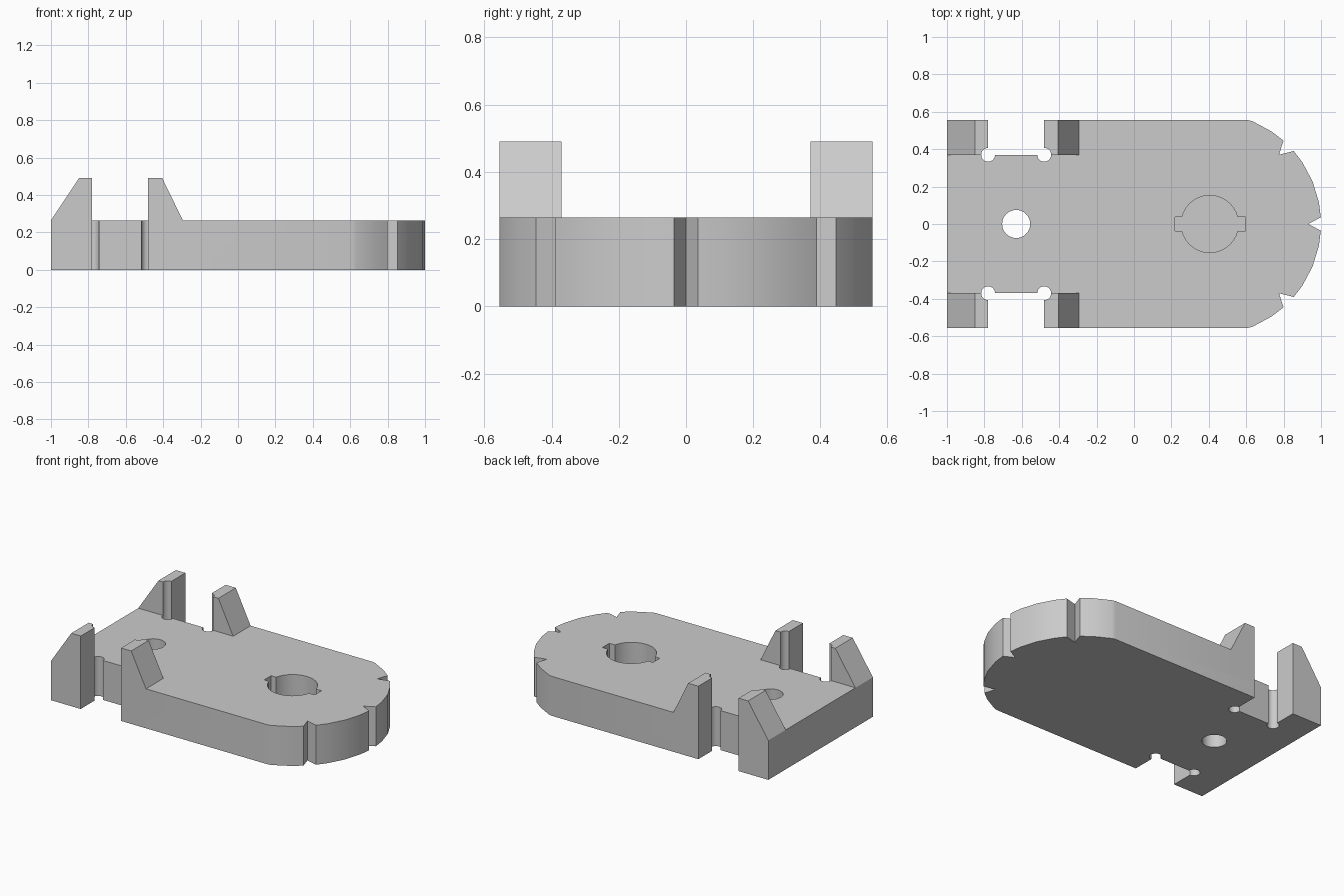
import bpy, bmesh
from math import sin, cos, pi, radians
from mathutils import Vector

cube = bpy.data.objects.get("Cube")
if cube:
    bpy.data.objects.remove(cube, do_unlink=True)

grey = bpy.data.materials.new("plain_grey")
grey.use_nodes = True
grey.diffuse_color = (0.6, 0.6, 0.6, 1)
grey.node_tree.nodes["Principled BSDF"].inputs["Base Color"].default_value = (0.6, 0.6, 0.6, 1)

TOP, SIDE, INNER = 0.265, 0.555, 0.37
ARC_X, ARC_R = 0.405, 0.595
SLOT = (-0.78, -0.48)


def extrude(name, points, offset):
    """Solid from a closed loop of 3D points pushed along offset."""
    bm = bmesh.new()
    face = bm.faces.new([bm.verts.new(p) for p in points])
    out = bmesh.ops.extrude_face_region(bm, geom=[face])
    moved = [v for v in out["geom"] if isinstance(v, bmesh.types.BMVert)]
    bmesh.ops.translate(bm, verts=moved, vec=Vector(offset))
    bmesh.ops.recalc_face_normals(bm, faces=bm.faces)
    mesh = bpy.data.meshes.new(name)
    bm.to_mesh(mesh)
    bm.free()
    mesh.materials.append(grey)
    obj = bpy.data.objects.new(name, mesh)
    bpy.context.collection.objects.link(obj)
    return obj


def prism(name, outline, z0, z1):
    return extrude(name, [(x, y, z0) for x, y in outline], (0, 0, z1 - z0))


def disc(x, y, r, n=32):
    return [(x + r * cos(2 * pi * i / n), y + r * sin(2 * pi * i / n)) for i in range(n)]


def box(x0, x1, y0, y1):
    return [(x0, y0), (x1, y0), (x1, y1), (x0, y1)]


def apply_boolean(target, other, operation):
    mod = target.modifiers.new(operation, "BOOLEAN")
    mod.operation, mod.solver, mod.object = operation, "EXACT", other
    bpy.context.view_layer.objects.active = target
    bpy.ops.object.modifier_apply(modifier=mod.name)
    bpy.data.objects.remove(other, do_unlink=True)


def arc_point(deg):
    return ARC_X + ARC_R * cos(radians(deg)), ARC_R * sin(radians(deg))


# Plate outline: straight sides, rounded end with three V notches
half = [arc_point(a) for a in (3.4, 11.25, 22.5, 33.75, 41)]
half += [(0.775, INNER)]
half += [arc_point(a) for a in (48.5, 56.25, 67.5)]
half += [(0.61, SIDE), (-1, SIDE)]
outline = [(0.93, 0)] + half + [(x, -y) for x, y in reversed(half)]
plate = prism("base_plate", outline, 0, TOP)

# Four sloped prongs at the sides of the slots
rear = [(-1, 0.1), (SLOT[0], 0.1), (SLOT[0], 0.49), (-0.85, 0.49), (-1, TOP)]
fore = [(SLOT[1], 0.1), (-0.295, 0.1), (-0.295, TOP), (-0.405, 0.49), (SLOT[1], 0.49)]
for profile in (rear, fore):
    for y in (INNER, -SIDE):
        prong = extrude("prong", [(x, y, z) for x, z in profile], (0, SIDE - INNER, 0))
        apply_boolean(plate, prong, "UNION")

# Side slots with round corner reliefs
for s in (1, -1):
    slot = box(*SLOT, *sorted((s * INNER, s * 0.7)))
    apply_boolean(plate, prism("slot_cutter", slot, -0.1, 0.6), "DIFFERENCE")
    for x in SLOT:
        relief = prism("relief_cutter", disc(x, s * INNER, 0.037, 24), -0.1, 0.6)
        apply_boolean(plate, relief, "DIFFERENCE")

# Through hole, and blind keyed socket
hole = prism("hole_cutter", disc(-0.63, 0, 0.075), -0.1, 0.6)
apply_boolean(plate, hole, "DIFFERENCE")
socket = prism("socket_cutter", disc(ARC_X, 0, 0.153), 0.06, 0.4)
key = prism("key_cutter", box(0.22, 0.595, -0.037, 0.037), 0.06, 0.4)
apply_boolean(socket, key, "UNION")
apply_boolean(plate, socket, "DIFFERENCE")

plate.select_set(True)
bpy.context.view_layer.objects.active = plate
bpy.ops.object.shade_smooth_by_angle(angle=radians(30))
